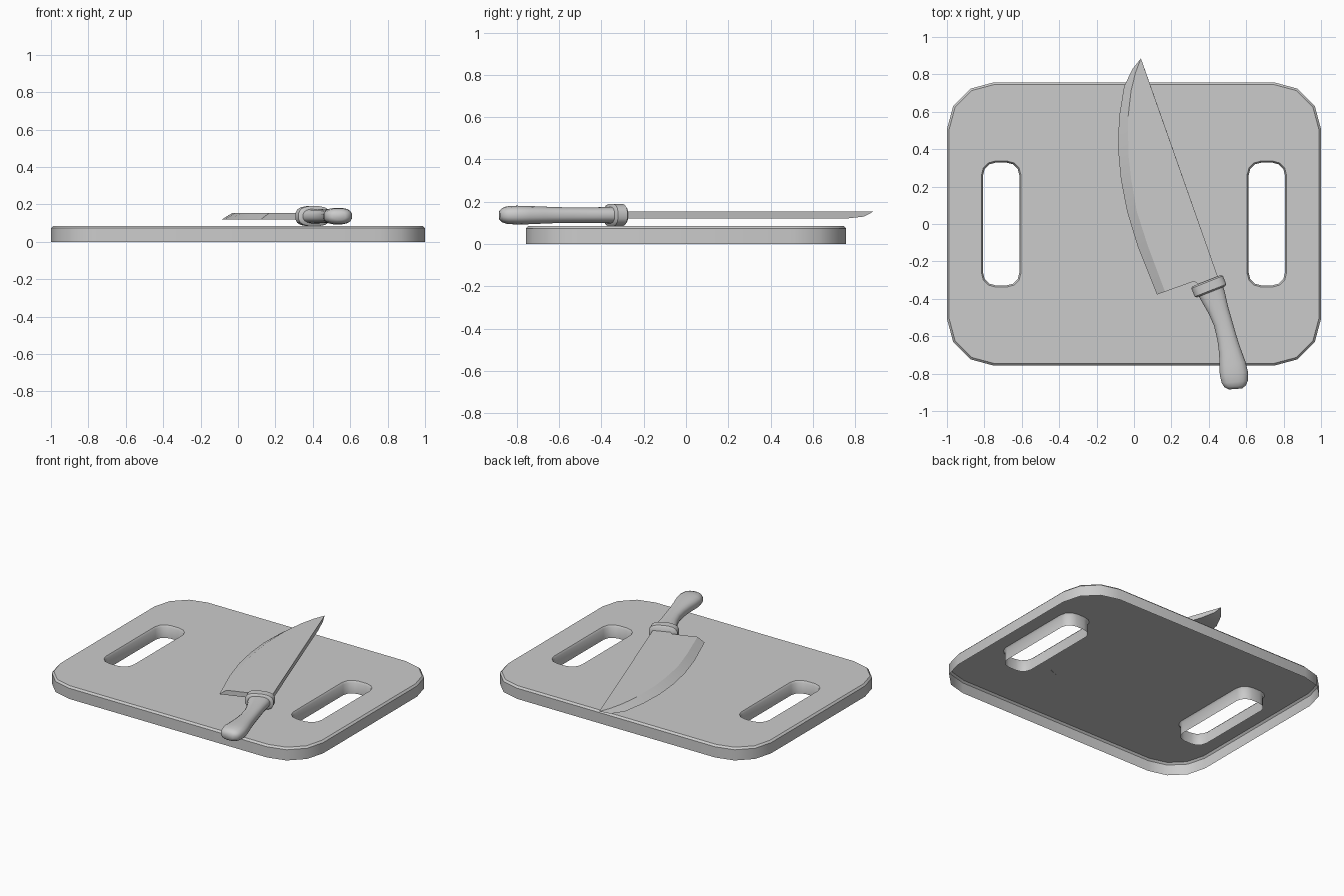
import bpy, bmesh, math
from mathutils import Vector

cube = bpy.data.objects.get("Cube")
if cube:
    bpy.data.objects.remove(cube, do_unlink=True)

GREY = (0.6, 0.6, 0.6, 1)
grey = bpy.data.materials.new("plain grey")
grey.diffuse_color = GREY
grey.use_nodes = True
for node in grey.node_tree.nodes:
    if node.type == 'BSDF_PRINCIPLED':
        node.inputs["Base Color"].default_value = GREY


def finish(bm, name, angle):
    """Turn the bmesh into a shaded object."""
    mesh = bpy.data.meshes.new(name)
    bm.to_mesh(mesh)
    bm.free()
    mesh.materials.append(grey)
    obj = bpy.data.objects.new(name, mesh)
    bpy.context.collection.objects.link(obj)
    bpy.ops.object.select_all(action='DESELECT')
    obj.select_set(True)
    bpy.context.view_layer.objects.active = obj
    bpy.ops.object.shade_smooth_by_angle(angle=math.radians(angle))


def bridge(bm, a, b):
    n = len(a)
    for i in range(n):
        j = (i + 1) % n
        bm.faces.new((a[i], a[j], b[j], b[i]))


def rounded_rect(bm, cx, hx, hy, r, z, steps=3):
    ring = []
    for k, (sx, sy) in enumerate(((1, 1), (-1, 1), (-1, -1), (1, -1))):
        for i in range(steps + 1):
            a = math.pi / 2 * (k + i / steps)
            ring.append(bm.verts.new((cx + sx * (hx - r) + r * math.cos(a),
                                      sy * (hy - r) + r * math.sin(a), z)))
    return ring


# Cutting board: hollow tray shape, open below, with two grip slots
# and chamfered top edges
TOP, CHAMFER = 0.085, 0.012
bm = bmesh.new()
top = []
for cx, hx, hy, r, grow in ((0, 1.0, 0.757, 0.25, -CHAMFER),
                            (-0.71, 0.097, 0.328, 0.067, 0.009),
                            (0.71, 0.097, 0.328, 0.067, 0.009)):
    low = rounded_rect(bm, cx, hx, hy, r, 0)
    mid = rounded_rect(bm, cx, hx, hy, r, TOP - CHAMFER)
    high = rounded_rect(bm, cx, hx + grow, hy + grow, r + grow, TOP)
    bridge(bm, low, mid)
    bridge(bm, mid, high)
    top += [bm.edges.get((high[i - 1], high[i])) for i in range(len(high))]
bmesh.ops.triangle_fill(bm, edges=top, use_beauty=True)
bmesh.ops.recalc_face_normals(bm, faces=bm.faces[:])
# The open shell must face outward: its top looks up
if max(bm.faces, key=lambda f: f.calc_center_median().z).normal.z < 0:
    bmesh.ops.reverse_faces(bm, faces=bm.faces[:])
finish(bm, "cutting_board", 40)

# Blade: flat underside, ground bevel along the curved cutting edge
LOW, HIGH = 0.12, 0.153
cutting = [(.123, -.377), (.02, -.12), (-.037, .067), (-.07, .24), (-.085, .40),
           (-.08, .57), (-.053, .735), (-.01, .826)]
inner = [(.166, -.362), (.075, -.12), (.015, .067), (-.015, .24), (-.03, .37),
         (-.032, .57), (-.016, .71), (.008, .81)]
root = [(.458, -.31), (.36, -.33), (.32, -.307)]
bm = bmesh.new()
edge = [bm.verts.new((x, y, LOW)) for x, y in cutting]
edge[-1].co.z = 0.128
ridge = [bm.verts.new((x, y, HIGH)) for x, y in inner]
root_low = [bm.verts.new((x, y, LOW)) for x, y in root]
root_high = [bm.verts.new((x, y, HIGH)) for x, y in root]
tip = bm.verts.new((.037, .885, HIGH))
spine = bm.verts.new((.085, .75, LOW))
spine_end = bm.verts.new((.053, .84, .13))
for i in range(len(edge) - 1):
    bm.faces.new((edge[i], edge[i + 1], ridge[i + 1], ridge[i]))
bm.faces.new((edge[-1], tip, ridge[-1]))
bm.faces.new(ridge + [tip] + root_high)
bm.faces.new(edge[:-1] + [spine] + root_low)
bm.faces.new((edge[-2], edge[-1], spine_end, spine))
bm.faces.new((edge[-1], tip, spine_end))
bm.faces.new((tip, spine_end, spine, root_low[0], root_high[0]))
for i in range(2):
    bm.faces.new((root_low[i], root_low[i + 1], root_high[i + 1], root_high[i]))
bm.faces.new((root_low[2], edge[0], ridge[0], root_high[2]))
bmesh.ops.recalc_face_normals(bm, faces=bm.faces[:])
finish(bm, "knife_blade", 30)


def loft(name, stations, power, sides=16):
    """Skin rounded sections (x, y, half width, half height) along a path."""
    bm = bmesh.new()
    rings = []
    for i, (x, y, hw, hz) in enumerate(stations):
        a, b = stations[max(i - 1, 0)], stations[min(i + 1, len(stations) - 1)]
        along = Vector((b[0] - a[0], b[1] - a[1])).normalized()
        ring = []
        for k in range(sides):
            t = 2 * math.pi * (k + 0.5) / sides
            c, s = math.cos(t), math.sin(t)
            u = math.copysign(abs(c) ** power, c) * hw
            w = math.copysign(abs(s) ** power, s) * hz
            ring.append(bm.verts.new((x - along.y * u, y + along.x * u, 0.137 + w)))
        rings.append(ring)
    for a, b in zip(rings, rings[1:]):
        bridge(bm, a, b)
    bm.faces.new(rings[0])
    bm.faces.new(rings[-1])
    bmesh.ops.recalc_face_normals(bm, faces=bm.faces[:])
    finish(bm, name, 45)


# Bolster: chunky collar between blade and handle
centre, axis = Vector((.400, -.333)), Vector((.37, -.93)).normalized()
collar = []
for d, hw, hz in ((-.032, .082, .045), (-.024, .092, .054),
                  (.024, .092, .054), (.032, .082, .045)):
    p = centre + axis * d
    collar.append((p.x, p.y, hw, hz))
loft("knife_bolster", collar, 0.72)

# Handle: waisted grip curving to a swollen, rounded butt
loft("knife_handle", [
    (.405, -.345, .072, .040), (.424, -.39, .068, .038), (.451, -.46, .056, .037),
    (.476, -.53, .051, .037), (.497, -.61, .053, .038), (.513, -.68, .060, .041),
    (.527, -.75, .072, .044), (.534, -.80, .077, .045), (.539, -.845, .071, .042),
    (.541, -.868, .058, .034), (.542, -.882, .036, .020)], 0.8)
